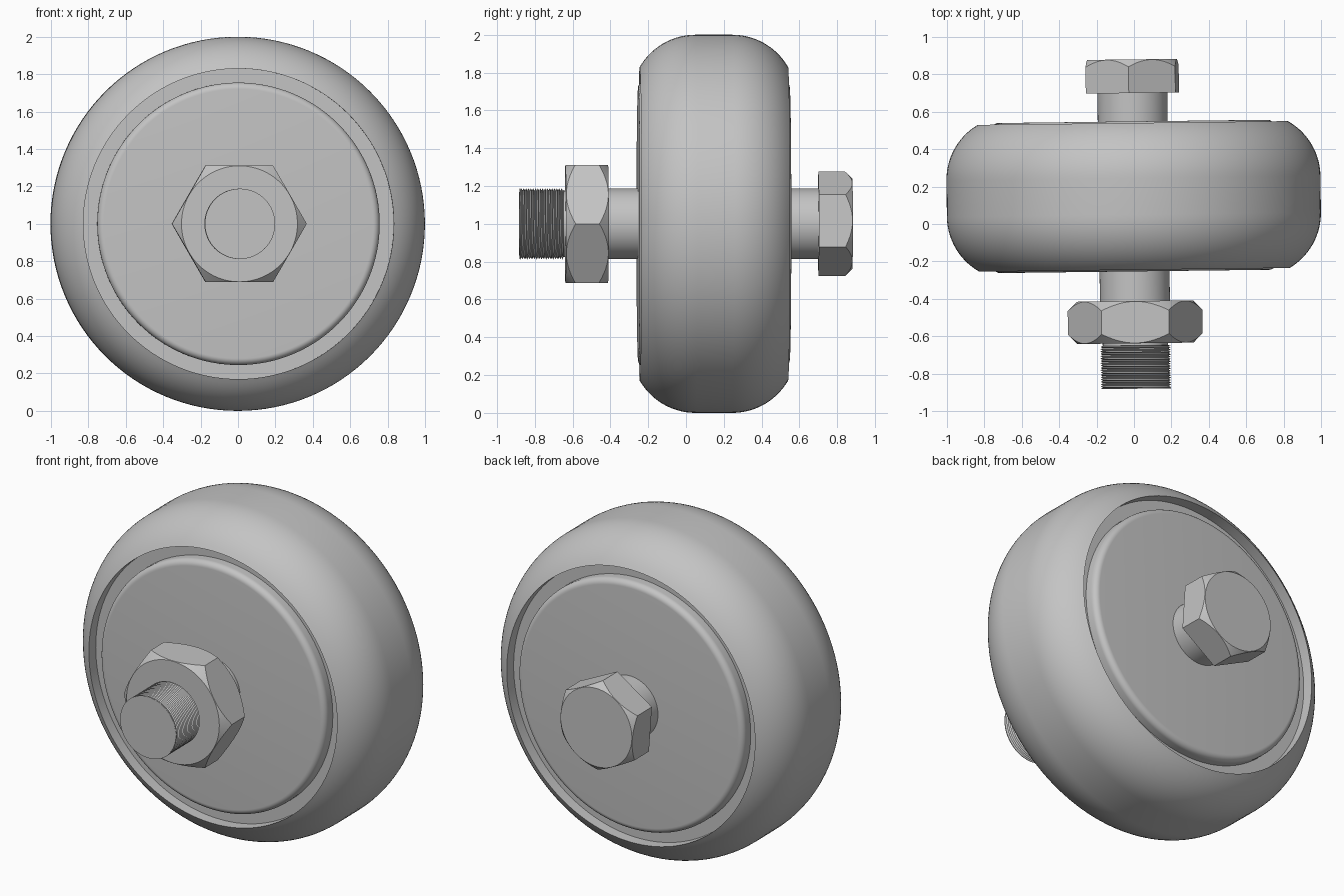
import bpy, bmesh, math

cube = bpy.data.objects.get("Cube")
if cube:
    bpy.data.objects.remove(cube, do_unlink=True)

grey = bpy.data.materials.new("plain grey")
grey.use_nodes = True
colour = (0.55, 0.55, 0.55, 1)
grey.diffuse_color = colour
grey.node_tree.nodes["Principled BSDF"].inputs["Base Color"].default_value = colour

TILT = math.radians(0.7)      # the axle is turned slightly about z


def finish(name, bm):
    bmesh.ops.remove_doubles(bm, verts=bm.verts, dist=1e-5)
    bmesh.ops.recalc_face_normals(bm, faces=bm.faces)
    mesh = bpy.data.meshes.new(name)
    bm.to_mesh(mesh)
    bm.free()
    mesh.materials.append(grey)
    ob = bpy.data.objects.new(name, mesh)
    ob.location.z = 1
    ob.rotation_euler.z = TILT
    bpy.context.collection.objects.link(ob)
    bpy.ops.object.select_all(action='DESELECT')
    ob.select_set(True)
    bpy.context.view_layer.objects.active = ob
    bpy.ops.object.shade_smooth_by_angle(angle=math.radians(30))
    return ob


def loft(name, rings, count, closed=False):
    """Skin rings given as functions angle -> (radius, y) around the y axis."""
    bm = bmesh.new()
    rows = []
    for ring in rings:
        row = []
        for i in range(count):
            a = 2 * math.pi * i / count
            r, y = ring(a)
            row.append(bm.verts.new((r * math.cos(a), y, r * math.sin(a))))
        rows.append(row)
    pairs = list(zip(rows, rows[1:]))
    if closed:
        pairs.append((rows[-1], rows[0]))
    else:
        bm.faces.new(rows[0])
        bm.faces.new(rows[-1])
    for a, b in pairs:
        for i in range(count):
            j = (i + 1) % count
            bm.faces.new((a[i], a[j], b[j], b[i]))
    return finish(name, bm)


def lathe(name, profile, count=96, closed=False):
    return loft(name, [lambda a, p=p: p for p in profile], count, closed)


def arc(r, y, radius, start, end, steps):
    """Profile arc; angle 0 points outward, 90 degrees towards +y."""
    angles = [math.radians(start + (end - start) * i / steps) for i in range(steps + 1)]
    return [(r + radius * math.cos(a), y + radius * math.sin(a)) for a in angles]


def hexagon(name, y0, y1, apothem, turn, chamfers):
    """Hexagonal prism with conical chamfers on the chosen ends."""
    def radius(a):
        local = (a - math.radians(turn)) % (math.pi / 3) - math.pi / 6
        return apothem / math.cos(local)

    cap = apothem - 0.002
    rings = []
    for y, inward, cut in ((y0, 1, chamfers[0]), (y1, -1, chamfers[1])):
        end = [lambda a: (radius(a), y)]
        if cut:
            end = [lambda a, y=y: (cap, y),
                   lambda a, y=y, s=inward: (radius(a), y + s * (radius(a) - cap))]
        else:
            end = [lambda a, y=y: (radius(a), y)]
        rings += end if inward > 0 else end[::-1]
    return loft(name, rings, 180)


# Tyre: rounded tread with an open bore
mid, half = 0.1475, 0.3925
tyre = arc(0.659, mid - 0.097, 0.341, -60, 0, 14)
tyre += arc(0.659, mid + 0.097, 0.341, 0, 60, 14)
tyre[0], tyre[-1] = (0.83, mid - half), (0.83, mid + half)
lathe("tyre", tyre, 128, closed=True)

# Hub: thick disc with rounded rims, sitting on a recessed flange
hub_half, floor_half, fillet = 0.401, 0.325, 0.035
side = [(0.83, floor_half), (0.755, floor_half)]
side += arc(0.755 - fillet, hub_half - fillet, fillet, 0, 90, 8)
hub = [(r, mid - d) for r, d in reversed(side)] + [(r, mid + d) for r, d in side]
lathe("hub", hub, 128)

# Axle: smooth shaft, ending in a thinner neck beneath the thread
lathe("axle_shaft", [(0.175, -0.875), (0.175, -0.63), (0.187, -0.62), (0.187, 0.72)], 64)

# Thread: helical ridges clipped flat at both ends
start, stop, pitch = -0.88, -0.65, 0.0125


def helix(k):
    def ring(a):
        y = start + pitch * (k / 2 - 1 + a / (2 * math.pi))
        return (0.188 if k % 2 else 0.176, min(max(y, start), stop))
    return ring


bm = bmesh.new()
steps = 64
turns = int((stop - start) / pitch) + 2
rows = []
for k in range(2 * turns + 1):
    row = []
    for i in range(steps + 1):
        a = 2 * math.pi * i / steps
        r, y = helix(k)(a)
        row.append(bm.verts.new((r * math.cos(a), y, r * math.sin(a))))
    rows.append(row)
for a, b in zip(rows, rows[1:]):
    for i in range(steps):
        bm.faces.new((a[i], a[i + 1], b[i + 1], b[i]))
bmesh.ops.dissolve_degenerate(bm, dist=1e-5, edges=bm.edges)
finish("axle_thread", bm)
lathe("thread_end", [(0.186, -0.881), (0.186, -0.876)], 64)

# Nut on the threaded end and bolt head on the other
hexagon("nut", -0.638, -0.412, 0.312, 0, (True, True))
hexagon("bolt_head", 0.70, 0.88, 0.24, 34, (False, True))
